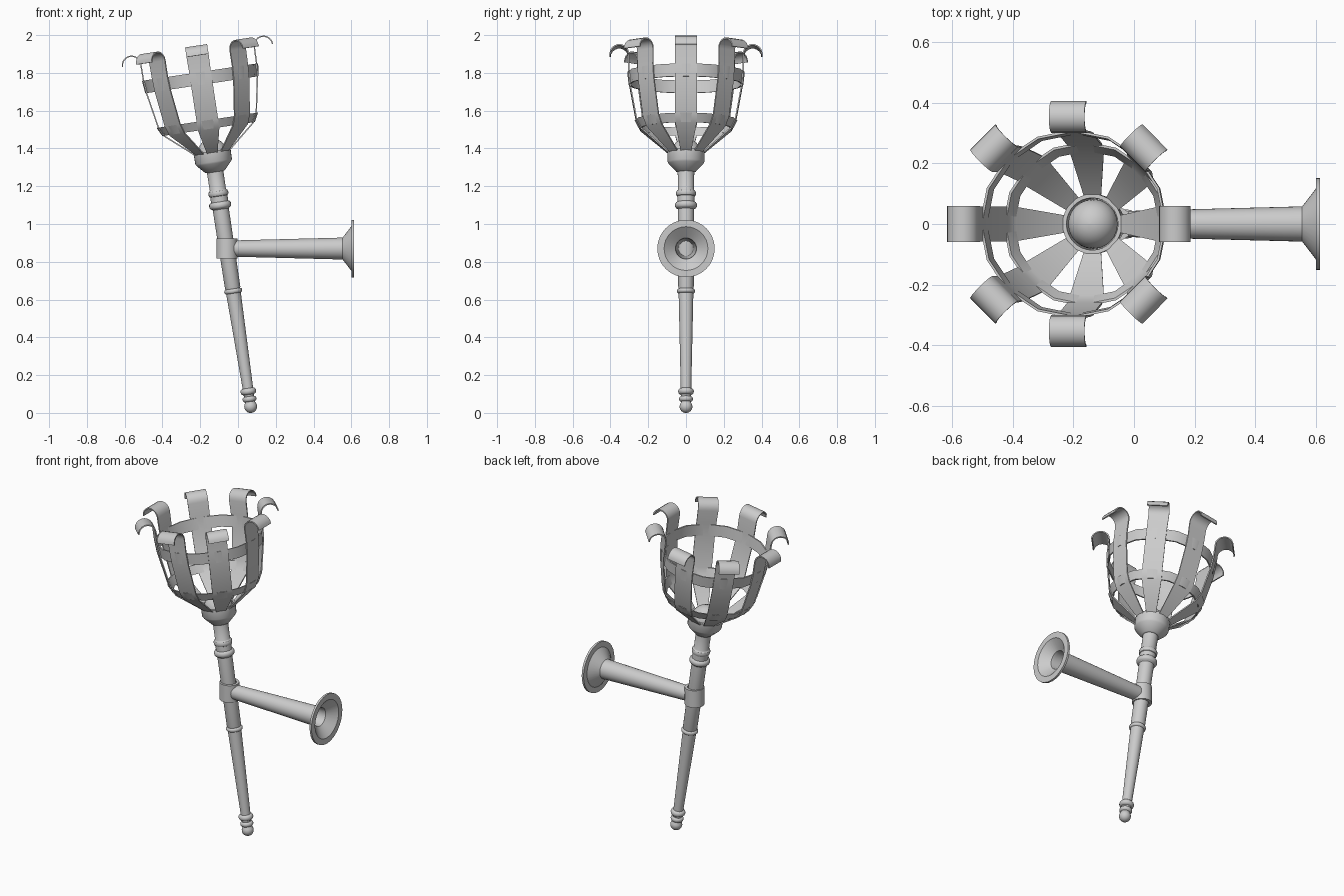
import bpy, bmesh
from math import sin, cos, pi, radians
from mathutils import Matrix, Vector

if "Cube" in bpy.data.objects:
    bpy.data.objects.remove(bpy.data.objects["Cube"])

# Torch frame leans back away from the wall; arm frame points along +x
TORCH = Matrix.Translation((0.072, 0, 0)) @ Matrix.Rotation(radians(-8.6), 4, 'Y')
ARM = Matrix.Translation((0, 0, 0.87)) @ Matrix.Rotation(radians(90), 4, 'Y')


def finish(name, bm, mat, angle=35):
    bmesh.ops.remove_doubles(bm, verts=bm.verts, dist=1e-5)
    bmesh.ops.recalc_face_normals(bm, faces=bm.faces)
    bm.transform(mat)
    me = bpy.data.meshes.new(name)
    bm.to_mesh(me)
    bm.free()
    me.shade_smooth()
    me.set_sharp_from_angle(angle=radians(angle))
    ob = bpy.data.objects.new(name, me)
    bpy.context.collection.objects.link(ob)
    return ob


def lathe(name, profile, mat, sides=24, closed=False, angle=35):
    """Spin (radius, height) points around local z."""
    bm = bmesh.new()
    rings = [[bm.verts.new((r * cos(2 * pi * i / sides), r * sin(2 * pi * i / sides), h))
              for i in range(sides)] for r, h in profile]
    pairs = list(zip(rings, rings[1:]))
    if closed:
        pairs.append((rings[-1], rings[0]))
    for a, b in pairs:
        for i in range(sides):
            j = (i + 1) % sides
            bm.faces.new((a[i], a[j], b[j], b[i]))
    if not closed:
        bm.faces.new(rings[0])
        bm.faces.new(rings[-1])
    return finish(name, bm, mat, angle)


def bead(r0, r1, h, half):
    """Rounded bulge from radius r0 out to r1, centred on height h."""
    return [(r0 + (r1 - r0) * cos(a), h + half * sin(a))
            for a in [radians(d) for d in (-90, -60, -30, 0, 30, 60, 90)]]


# Turned shaft with its beads and round foot
shaft = [(0.034 * cos(radians(a)), 0.034 + 0.034 * sin(radians(a))) for a in range(-85, 50, 15)]
shaft += bead(0.026, 0.037, 0.074, 0.014) + bead(0.028, 0.042, 0.115, 0.017)
shaft += [(0.028, 0.135)] + bead(0.039, 0.048, 0.652, 0.012)
shaft += [(0.041, 0.67), (0.043, 1.09)] + bead(0.046, 0.059, 1.112, 0.018)
shaft += bead(0.046, 0.053, 1.175, 0.015) + [(0.043, 1.195), (0.044, 1.31)]
lathe("shaft", shaft, TORCH)

# Cup that holds the basket, and the dome inside it
lathe("basket_socket", [(0.046, 1.29), (0.052, 1.292), (0.092, 1.335), (0.098, 1.345),
                        (0.099, 1.402), (0.086, 1.402), (0.084, 1.37)], TORCH, 32)
lathe("inner_dome", [(0.082 * cos(radians(a)), 1.385 + 0.082 * sin(radians(a)))
                     for a in (-20, 0, 15, 30, 45, 60, 75, 89)], TORCH)

# Two hoops around the basket
for name, (ra, ta), (rb, tb) in (("lower_hoop", (0.248, 1.52), (0.272, 1.567)),
                                 ("upper_hoop", (0.304, 1.757), (0.311, 1.825))):
    lathe(name, [(ra, ta), (rb, tb), (rb - 0.008, tb), (ra - 0.008, ta)], TORCH, 16, True)

# Eight bent straps with outward curls: (radius, height, width)
path = [(0.088, 1.39, 0.055), (0.238, 1.518, 0.113), (0.262, 1.567, 0.115),
        (0.297, 1.757, 0.115), (0.303, 1.83, 0.115)]
path += [(0.353 - 0.049 * cos(radians(a)), 1.914 + 0.049 * sin(radians(a)), 0.118)
         for a in range(0, 181, 20)]
for k in range(8):
    bm = bmesh.new()
    rows = []
    for i, (r, t, w) in enumerate(path):
        p, q = path[max(i - 1, 0)], path[min(i + 1, len(path) - 1)]
        n = Vector((q[1] - t + t - p[1], p[0] - q[0])).normalized() * 0.0035
        rows.append([bm.verts.new((r + s * n.x, y * w / 2, t + s * n.y))
                     for s, y in ((-1, -1), (1, -1), (1, 1), (-1, 1))])
    for a, b in zip(rows, rows[1:]):
        for i in range(4):
            j = (i + 1) % 4
            bm.faces.new((a[i], a[j], b[j], b[i]))
    bm.faces.new(rows[0])
    bm.faces.new(rows[-1])
    finish(f"basket_strap_{k + 1}", bm, TORCH @ Matrix.Rotation(k * pi / 4, 4, 'Z'), 30)

# Upright collar clamped round the shaft
lathe("collar", [(0.04, 0.818), (0.056, 0.818), (0.056, 0.924), (0.04, 0.924)],
      Matrix.Translation((-0.059, 0, 0)), 24, True)

# Hollow wall arm flaring into the mounting flange
lathe("wall_arm", [(0.043, -0.02), (0.058, 0.554), (0.118, 0.60), (0.152, 0.60), (0.152, 0.613),
                   (0.116, 0.613), (0.056, 0.565), (0.053, 0.55), (0.039, -0.02)],
      ARM, 32, True, 30)
